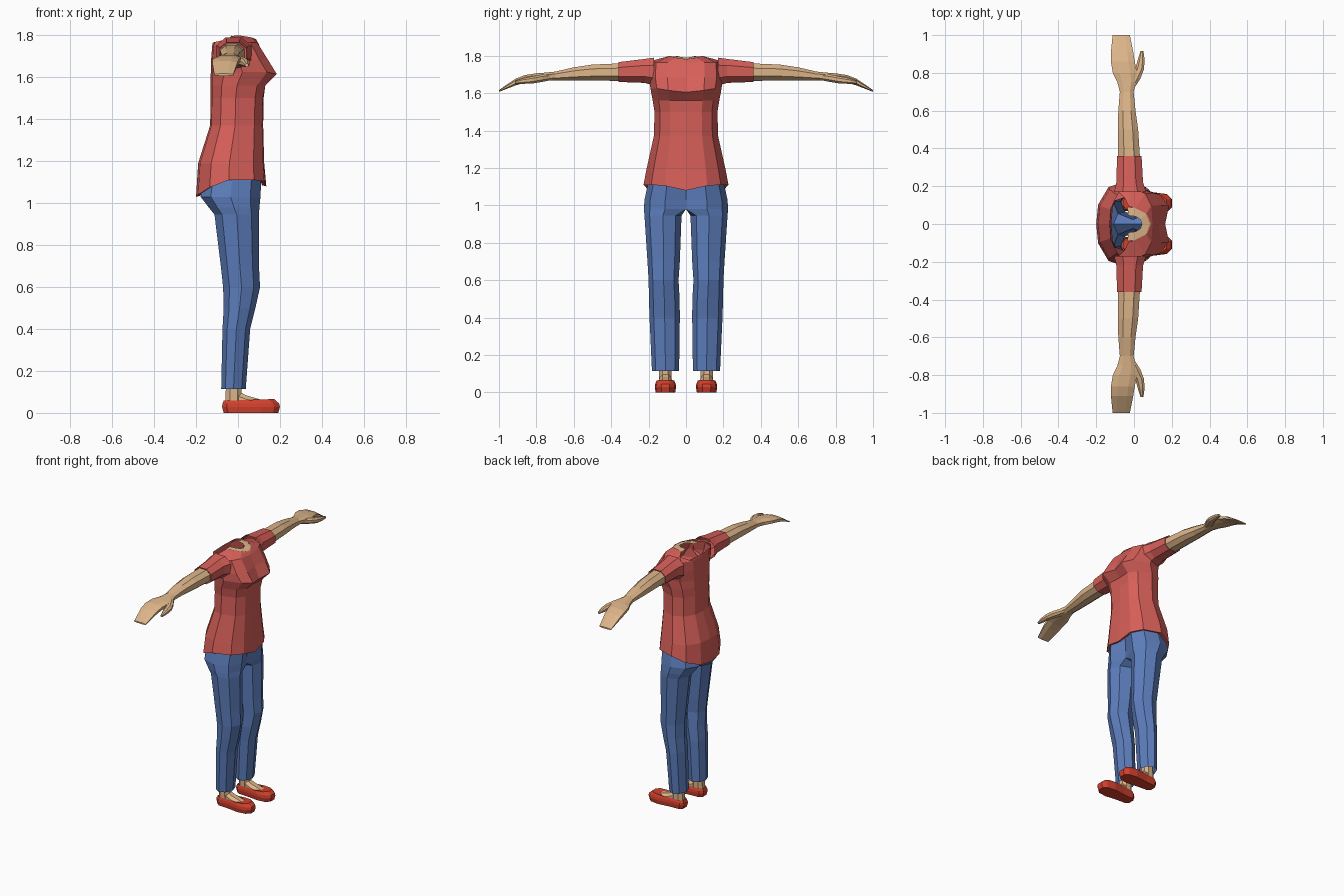
import bpy, bmesh
from mathutils import Vector


def material(name, rgb):
    m = bpy.data.materials.new(name)
    m.diffuse_color = (*rgb, 1)
    return m


SKIN = material("skin", (0.72, 0.46, 0.25))
SHIRT = material("coral_shirt", (0.68, 0.115, 0.1))
JEANS = material("blue_denim", (0.107, 0.205, 0.5))
SHOE = material("red_shoe", (0.64, 0.052, 0.026))


def loft(name, rings, mat, closed=True, cap0=False, cap1=False):
    """Skin a list of equal rings, then mirror left to right."""
    bm = bmesh.new()
    rows = [[bm.verts.new(p) for p in r] for r in rings]
    n = len(rows[0])
    for a, b in zip(rows, rows[1:]):
        for i in range(n if closed else n - 1):
            q = (a[i], a[(i + 1) % n], b[(i + 1) % n], b[i])
            # leave the body's middle plane open
            if all(abs(v.co.y) < 1e-5 for v in q):
                continue
            bm.faces.new(q)
    if cap0:
        bm.faces.new(rows[0])
    if cap1:
        bm.faces.new(rows[-1])
    bmesh.ops.recalc_face_normals(bm, faces=bm.faces)
    # turn the shell outwards, judged from each ring's own middle
    score = 0
    mids = [sum((Vector(p) for p in r), Vector()) / n for r in rings]
    for f in bm.faces:
        c = f.calc_center_median()
        m = min(mids, key=lambda k: (k - c).length)
        if not closed:
            m = Vector((-0.02, 0, c.z))
        score += f.normal.dot(c - m) * f.calc_area()
    if score < 0:
        bmesh.ops.reverse_faces(bm, faces=bm.faces)
    me = bpy.data.meshes.new(name)
    bm.to_mesh(me)
    bm.free()
    me.materials.append(mat)
    ob = bpy.data.objects.new(name, me)
    bpy.context.collection.objects.link(ob)
    mod = ob.modifiers.new("mirror", 'MIRROR')
    mod.use_axis = (False, True, False)
    mod.merge_threshold = 0.0005
    return ob


def lerp(a, b, t):
    return a + (b - a) * t


def octagon(a0, a1, b0, b1, c=0.27):
    fr = [(c, 0), (1 - c, 0), (1, c), (1, 1 - c),
          (1 - c, 1), (c, 1), (0, 1 - c), (0, c)]
    return [(lerp(a0, a1, u), lerp(b0, b1, v)) for u, v in fr]


# Shirt body: half sections running from front middle to back middle
def shirt_ring(z, front_mid, front, back, w, dz=(0,) * 7):
    pts = [(front_mid, 0), (front, 0.5 * w), (lerp(back, front, 0.85), 0.82 * w),
           (lerp(back, front, 0.48), w), (lerp(back, front, 0.2), 0.86 * w),
           (back * 0.95, 0.45 * w), (back, 0)]
    return [(x, y, z + d) for (x, y), d in zip(pts, dz)]


hem = (-0.025, 0, 0.005, 0.005, -0.03, -0.065, -0.075)
neck = [(0.085, 0, 1.782), (0.065, 0.055, 1.79), (0.005, 0.085, 1.8),
        (-0.03, 0.095, 1.797), (-0.05, 0.14, 1.782), (-0.11, 0.12, 1.768),
        (-0.12, 0, 1.765)]
shirt = [
    shirt_ring(1.11, 0.115, 0.105, -0.18, 0.205, hem),
    shirt_ring(1.105, 0.135, 0.125, -0.2, 0.227, hem),
    shirt_ring(1.19, 0.125, 0.12, -0.19, 0.212),
    shirt_ring(1.37, 0.12, 0.115, -0.133, 0.172),
    shirt_ring(1.5, 0.122, 0.118, -0.13, 0.168),
    shirt_ring(1.56, 0.125, 0.13, -0.13, 0.178),
    shirt_ring(1.615, 0.165, 0.185, -0.13, 0.19, (-0.01, 0, 0.01, 0.01, 0, 0, 0)),
    shirt_ring(1.685, 0.13, 0.142, -0.128, 0.2),
    shirt_ring(1.75, 0.098, 0.092, -0.123, 0.195, (0.01, 0.015, 0.015, 0.02, 0.01, 0, 0)),
    neck,
]
loft("shirt_body", shirt, SHIRT, closed=False)


# Sleeves, arms and hands: sections across the y direction
def arm_rings(rows):
    return [[(x, y, z) for x, z in octagon(x0, x1, z0, z1)]
            for y, x0, x1, z0, z1 in rows]


loft("sleeve", arm_rings([
    (0.17, -0.105, 0.065, 1.64, 1.79),
    (0.22, -0.093, 0.048, 1.655, 1.783),
    (0.36, -0.09, 0.04, 1.66, 1.766),
    (0.355, -0.08, 0.03, 1.67, 1.757)]), SHIRT)

loft("arm_and_hand", arm_rings([
    (0.33, -0.083, 0.033, 1.665, 1.76),
    (0.50, -0.086, 0.022, 1.668, 1.753),
    (0.60, -0.083, 0.008, 1.668, 1.738),
    (0.70, -0.075, -0.002, 1.668, 1.715),
    (0.75, -0.088, 0.012, 1.666, 1.71),
    (0.80, -0.112, 0.016, 1.664, 1.706),
    (0.86, -0.122, 0.004, 1.656, 1.697),
    (0.91, -0.122, -0.004, 1.642, 1.678),
    (1.00, -0.113, -0.022, 1.607, 1.617)]), SKIN, cap0=True, cap1=True)

loft("thumb", arm_rings([
    (0.71, -0.04, -0.004, 1.672, 1.705),
    (0.77, -0.03, 0.034, 1.66, 1.7),
    (0.82, 0.006, 0.053, 1.652, 1.69),
    (0.87, 0.02, 0.056, 1.65, 1.68),
    (0.915, 0.034, 0.05, 1.65, 1.665)]), SKIN, cap0=True, cap1=True)

# Skin showing inside the neckline
inner = [(0.042, 0, 1.79), (0.034, 0.024, 1.793), (0.008, 0.04, 1.797), (-0.03, 0.045, 1.798)]
outer = [(0.09, 0, 1.778), (0.068, 0.057, 1.785), (0.008, 0.087, 1.795), (-0.035, 0.09, 1.795)]
loft("neck_skin", [outer, inner], SKIN, closed=False)


# Jeans: one leg whose top opens onto the middle plane at the hips
def leg_ring(z, xb, xf, yi, yo, ci=0.16):
    w, xm, ym = yo - yi, lerp(xb, xf, 0.5), lerp(yi, yo, 0.5)
    return [(xm, yi, z), (lerp(xb, xf, 0.87), yi + ci * w, z), (xf, ym, z),
            (lerp(xb, xf, 0.83), yo - 0.14 * w, z), (xm, yo, z),
            (lerp(xb, xf, 0.17), yo - 0.14 * w, z), (xb, ym, z),
            (lerp(xb, xf, 0.13), yi + ci * w, z)]


loft("jeans", [leg_ring(*r) for r in [
    (0.115, -0.08, 0.037, 0.037, 0.182),
    (0.40, -0.074, 0.058, 0.033, 0.195),
    (0.50, -0.068, 0.083, 0.034, 0.198),
    (0.60, -0.071, 0.105, 0.04, 0.2),
    (0.70, -0.082, 0.1, 0.033, 0.206),
    (0.945, -0.112, 0.1, 0.024, 0.222),
    (0.98, -0.14, 0.102, 0.0, 0.225, 0.0),
    (1.03, -0.178, 0.107, 0.0, 0.222, 0.0),
    (1.13, -0.165, 0.112, 0.0, 0.2, 0.0)]], JEANS)


# Shoes: foot outlines stacked upwards, ending at the foot opening
def sole(z, x0, x1, hw, toe=0.0):
    fr = [(0, 0.4), (0.08, 0.72), (0.35, 0.8), (0.68, 1), (0.9, 0.85), (1, 0.4)]
    half = [(lerp(x0, x1, u), v * hw, z + toe * u) for u, v in fr]
    return ([(x, 0.11 + v, h) for x, v, h in half]
            + [(x, 0.11 - v, h) for x, v, h in reversed(half)])


loft("shoe", [sole(0.0, -0.068, 0.192, 0.052),
              sole(0.028, -0.076, 0.2, 0.057),
              sole(0.045, -0.074, 0.196, 0.055),
              sole(0.058, -0.068, 0.172, 0.047, 0.008),
              sole(0.054, -0.06, 0.105, 0.041, 0.006)], SHOE, cap0=True)

# Ankles and the tops of the feet
loft("ankle", [[(x, y, z) for x, y in octagon(x0, x1, 0.078, 0.144)]
               for z, x0, x1 in [(0.03, -0.062, 0.02), (0.08, -0.06, 0.018),
                                 (0.16, -0.055, 0.015)]], SKIN)
loft("foot_top", [[(x, y, z) for y, z in octagon(0.11 - h, 0.11 + h, 0.015, top)]
                  for x, top, h in [(0.0, 0.105, 0.03), (0.04, 0.083, 0.036),
                                    (0.12, 0.06, 0.038)]], SKIN, cap0=True, cap1=True)
